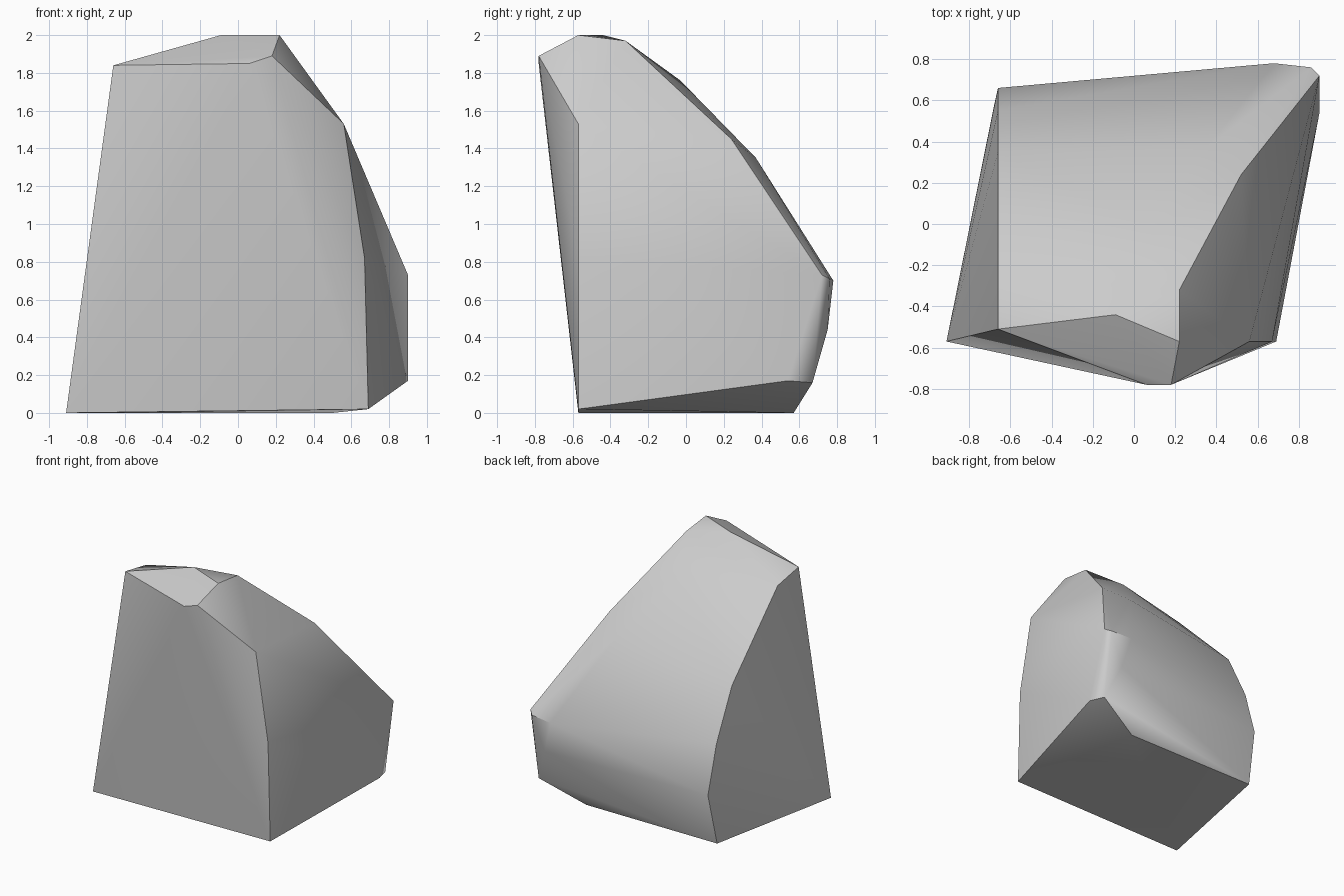
import bpy
import bmesh
import math

# Remove the default cube only
default_cube = bpy.data.objects.get("Cube")
if default_cube:
    bpy.data.objects.remove(default_cube, do_unlink=True)


def make_material(name, colour):
    material = bpy.data.materials.new(name)
    material.use_nodes = True
    material.diffuse_color = colour
    material.node_tree.nodes["Principled BSDF"].inputs["Base Color"].default_value = colour
    return material


def hull_object(name, outlines, material):
    """Wrap a set of corner outlines in one convex, faceted stone."""
    bm = bmesh.new()
    for outline in outlines:
        for corner in outline:
            bm.verts.new(corner)
    result = bmesh.ops.convex_hull(bm, input=bm.verts[:])
    loose = [v for v in bm.verts if not v.link_faces]
    bmesh.ops.delete(bm, geom=loose, context='VERTS')
    bmesh.ops.recalc_face_normals(bm, faces=bm.faces[:])
    mesh = bpy.data.meshes.new(name)
    bm.to_mesh(mesh)
    bm.free()
    mesh.materials.append(material)
    stone = bpy.data.objects.new(name, mesh)
    bpy.context.collection.objects.link(stone)
    return stone


# Broad front face, which leans forward near its top
front_face = [(-.91, -.57, 0), (.69, -.57, .02), (.67, -.57, .82), (.56, -.57, 1.53),
              (.18, -.78, 1.89), (.06, -.78, 1.85), (-.66, -.51, 1.84)]

# Curved rear edge of the side at -x, from the top down to the ground
side_x = -.66
side_curve = [(side_x, y, z) for y, z in
              [(-.24, 1.79), (.35, 1.2), (.55, .8), (.66, .42)]]
side_curve.append((-.68, .57, 0))

# Small crown on top
crown = [(-.09, -.44, 2), (.22, -.57, 2), (.22, -.32, 1.97)]

# Sloping ridge at +x and the softer line beside it
ridge = [(.52, .24, 1.45), (.9, .72, .73)]
soft_ridge = [(.08, -.03, 1.76), (.35, .37, 1.35), (.86, .76, .71), (.68, .78, .7)]

# Blunt rear corner and its chipped underside
rear_corner = [(.75, .75, .44), (.9, .54, .17), (.86, .67, .16), (.56, .6, .06),
               (.5, .57, 0)]

stone_grey = make_material("stone grey", (.6, .6, .6, 1))
rock = hull_object("rock", [front_face, side_curve, crown, ridge, soft_ridge, rear_corner],
                   stone_grey)

# Soft shading over shallow bends, crisp shading at the main edges
bpy.ops.object.select_all(action='DESELECT')
rock.select_set(True)
bpy.context.view_layer.objects.active = rock
bpy.ops.object.shade_smooth_by_angle(angle=math.radians(30))
